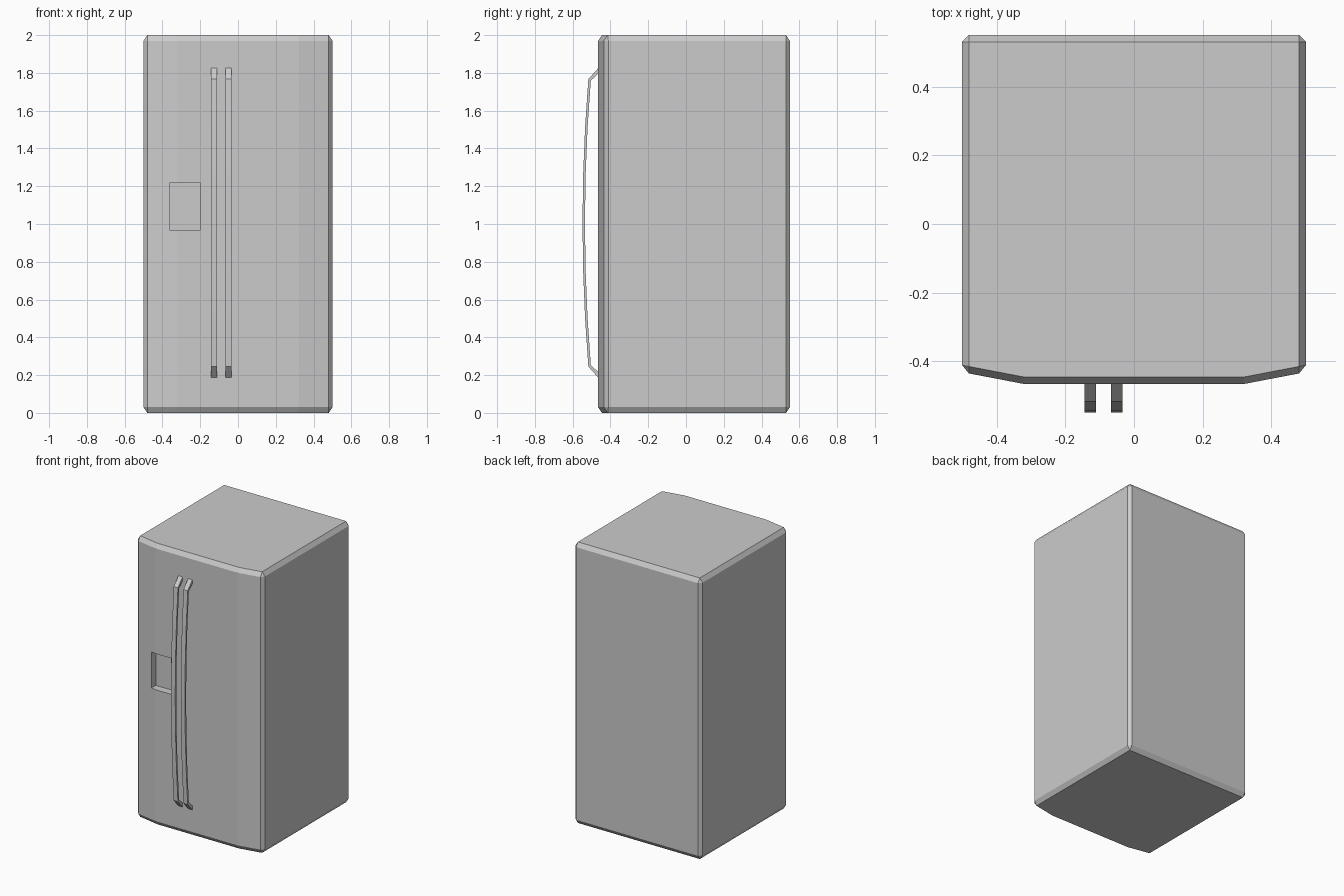
import bpy, bmesh, math
from mathutils import Matrix

if "Cube" in bpy.data.objects:
    bpy.data.objects.remove(bpy.data.objects["Cube"])

def finish(bm, name):
    bmesh.ops.recalc_face_normals(bm, faces=bm.faces)
    mesh = bpy.data.meshes.new(name)
    bm.to_mesh(mesh)
    bm.free()
    obj = bpy.data.objects.new(name, mesh)
    bpy.context.collection.objects.link(obj)
    return obj

def extrude(bm, points, offset):
    face = bm.faces.new([bm.verts.new(p) for p in points])
    res = bmesh.ops.extrude_face_region(bm, geom=[face])
    verts = [g for g in res["geom"] if isinstance(g, bmesh.types.BMVert)]
    bmesh.ops.translate(bm, vec=offset, verts=verts)

# Cabinet: bowed-front footprint, bevelled, then stretched so the bevel is taller
STRETCH = 1.5
bm = bmesh.new()
outline = [(-0.5, 0.55), (-0.5, -0.431), (-0.322, -0.465),
           (0.322, -0.465), (0.5, -0.431), (0.5, 0.55)]
extrude(bm, [(x, y, 0) for x, y in outline], (0, 0, 2 / STRETCH))
bmesh.ops.recalc_face_normals(bm, faces=bm.faces)
sharp = [e for e in bm.edges if e.calc_face_angle() > math.radians(30)]
bmesh.ops.bevel(bm, geom=sharp, offset=0.02, segments=1, affect='EDGES', profile=0.5)
bmesh.ops.scale(bm, vec=(1, 1, STRETCH), verts=bm.verts)
cabinet = finish(bm, "cabinet")

# Dispenser recess cut into the left door
bm = bmesh.new()
bmesh.ops.create_cube(bm, size=1, matrix=Matrix.Translation((-0.28, -0.51, 1.093))
                      @ Matrix.Diagonal((0.16, 0.2, 0.256, 1)))
cutter = finish(bm, "recess_cutter")
cutter.hide_render = True
cut = cabinet.modifiers.new("recess", 'BOOLEAN')
cut.operation = 'DIFFERENCE'
cut.solver = 'EXACT'
cut.object = cutter
bpy.context.view_layer.objects.active = cabinet
bpy.ops.object.modifier_apply(modifier="recess")
bpy.data.objects.remove(cutter)

# Bowed door handles: side profile extruded across x
ZC = 1.006
us = [i / 3 for i in range(-3, 4)]
outer = [(-0.517 - 0.031 * (1 - u * u), 0.761 * u) for u in us]
inner = [(y + 0.013, z * 0.99) for y, z in outer]
profile = ([(-0.462, -0.822)] + outer + [(-0.462, 0.822), (-0.462, 0.792)]
           + inner[::-1] + [(-0.462, -0.792)])
for name, x in (("left_handle", -0.144), ("right_handle", -0.067)):
    bm = bmesh.new()
    extrude(bm, [(x, y, ZC + z) for y, z in profile], (0.033, 0, 0))
    finish(bm, name)
